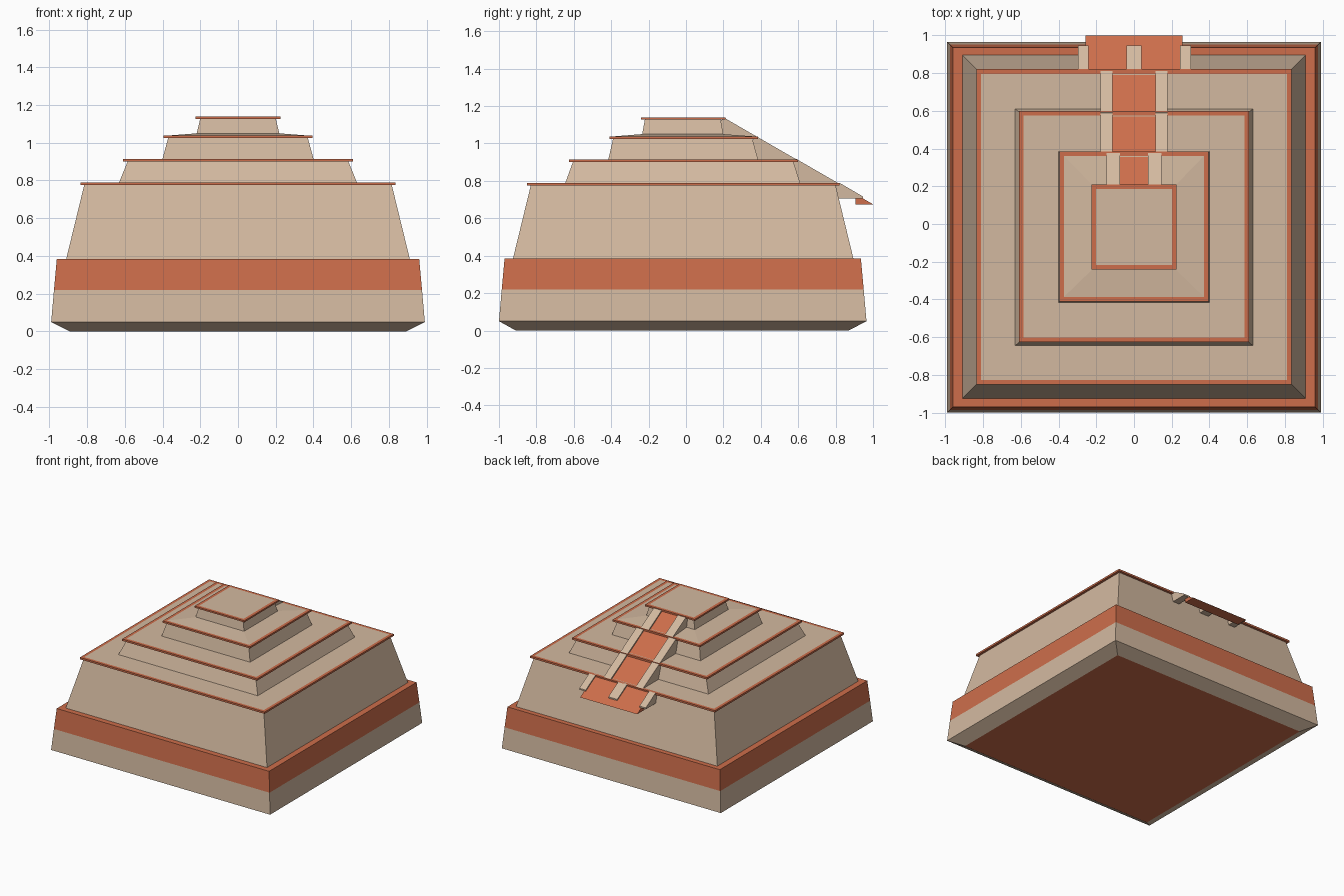
import bpy
import bmesh

cube = bpy.data.objects.get("Cube")
if cube:
    bpy.data.objects.remove(cube, do_unlink=True)


def make_material(name, rgb):
    m = bpy.data.materials.new(name)
    m.use_nodes = True
    color = (*rgb, 1.0)
    m.diffuse_color = color
    bsdf = next(n for n in m.node_tree.nodes if n.type == 'BSDF_PRINCIPLED')
    bsdf.inputs["Base Color"].default_value = color
    return m


MATERIALS = [make_material("sandstone", (0.65, 0.485, 0.35)),
             make_material("terracotta", (0.61, 0.155, 0.07))]
SAND, CLAY = 0, 1


def finish(name, bm):
    bmesh.ops.recalc_face_normals(bm, faces=bm.faces)
    mesh = bpy.data.meshes.new(name)
    bm.to_mesh(mesh)
    bm.free()
    for m in MATERIALS:
        mesh.materials.append(m)
    obj = bpy.data.objects.new(name, mesh)
    bpy.context.collection.objects.link(obj)
    return obj


def loft(name, rings, bands, bottom=SAND, top=SAND):
    """Stack rectangles (z, half width, front y, back y); one colour per band."""
    bm = bmesh.new()
    loops = [[bm.verts.new(p) for p in ((-w, f, z), (w, f, z), (w, b, z), (-w, b, z))]
             for z, w, f, b in rings]
    for low, high, color in zip(loops, loops[1:], bands):
        for i in range(4):
            j = (i + 1) % 4
            bm.faces.new((low[i], low[j], high[j], high[i])).material_index = color
    bm.faces.new(loops[0][::-1]).material_index = bottom
    bm.faces.new(loops[-1]).material_index = top
    return finish(name, bm)


def extrude_profile(name, profile, x0, x1, color):
    """Extrude a (y, z) outline from x0 to x1."""
    bm = bmesh.new()
    sides = [[bm.verts.new((x, y, z)) for y, z in profile] for x in (x0, x1)]
    bm.faces.new(sides[0])
    bm.faces.new(sides[1][::-1])
    n = len(profile)
    for i in range(n):
        j = (i + 1) % n
        bm.faces.new((sides[0][i], sides[0][j], sides[1][j], sides[1][i]))
    for f in bm.faces:
        f.material_index = color
    return finish(name, bm)


# Plinth with chamfered foot and painted upper band
loft("plinth",
     [(0, 0.89, -0.91, 0.87), (0.05, 0.99, -1.0, 0.965),
      (0.22, 0.975, -0.985, 0.95), (0.385, 0.96, -0.97, 0.935)],
     [SAND, SAND, CLAY], bottom=CLAY, top=CLAY)

# Tapered tiers
TIERS = {
    "first_tier": [(0.385, 0.91, -0.925, 0.895), (0.775, 0.815, -0.83, 0.8)],
    "second_tier": [(0.79, 0.63, -0.645, 0.61), (0.9, 0.585, -0.605, 0.575)],
    "third_tier": [(0.915, 0.4, -0.415, 0.385), (1.025, 0.37, -0.39, 0.355)],
    "top_tier": [(1.045, 0.22, -0.235, 0.2), (1.128, 0.2, -0.22, 0.185)],
}
for name, rings in TIERS.items():
    loft(name, rings, [SAND])

# Cornice slabs with a coloured rim around the sandstone terrace
SLABS = {
    "first": (0.775, 0.79, 0.835, -0.85, 0.82),
    "second": (0.9, 0.915, 0.61, -0.625, 0.6),
    "third": (1.024, 1.038, 0.395, -0.41, 0.385),
    "top": (1.127, 1.14, 0.225, -0.24, 0.21),
}
RIM = 0.024
for name, (z0, z1, w, f, b) in SLABS.items():
    rings = [(z0, w, f, b), (z1, w, f, b), (z1, w - RIM, f + RIM, b - RIM)]
    bands = [CLAY, CLAY]
    if name == "third":  # terrace rises slightly to the top tier
        rings.append((1.05, 0.215, -0.235, 0.2))
        bands.append(SAND)
    loft(name + "_cornice", rings, bands, bottom=CLAY)

# Back stairway: ramps between pairs of wedge-shaped rails
FLIGHTS = {
    # y and z of head and foot, ramp half width, rail outer half width
    "upper": (0.205, 1.137, 0.378, 1.037, 0.073, 0.145),
    "middle": (0.38, 1.036, 0.59, 0.915, 0.113, 0.178),
    "lower": (0.59, 0.917, 0.81, 0.79, 0.113, 0.178),
}
SINK = 0.012
for name, (y0, z0, y1, z1, inner, outer) in FLIGHTS.items():
    back = y0 - 0.04
    base = z1 - 0.004
    wedge = [(back, base), (y1, base), (y1, z1), (y0, z0), (back, z0 - 0.03)]
    for side, sign in (("left", 1), ("right", -1)):
        extrude_profile(f"{name}_{side}_rail", wedge, sign * inner, sign * outer, SAND)
    ramp = [(back, base), (y1 - 0.02, base), (y1 - 0.02, z1),
            (y0, z0 - SINK), (back, z0 - 0.03)]
    extrude_profile(name + "_ramp", ramp, -inner, inner, CLAY)

# Overhanging landing at the foot of the stairs, with three short rails
landing = [(0.8, 0.786), (0.82, 0.779), (1.0, 0.675), (0.905, 0.675),
           (0.905, 0.705), (0.8, 0.765)]
extrude_profile("landing_ramp", landing, -0.258, 0.258, CLAY)
short_rail = [(0.8, 0.705), (0.945, 0.705), (0.945, 0.717), (0.82, 0.79), (0.8, 0.79)]
for side, x0, x1 in (("left", 0.245, 0.303), ("middle", -0.04, 0.04),
                     ("right", -0.298, -0.24)):
    extrude_profile(f"landing_{side}_rail", short_rail, x0, x1, SAND)
